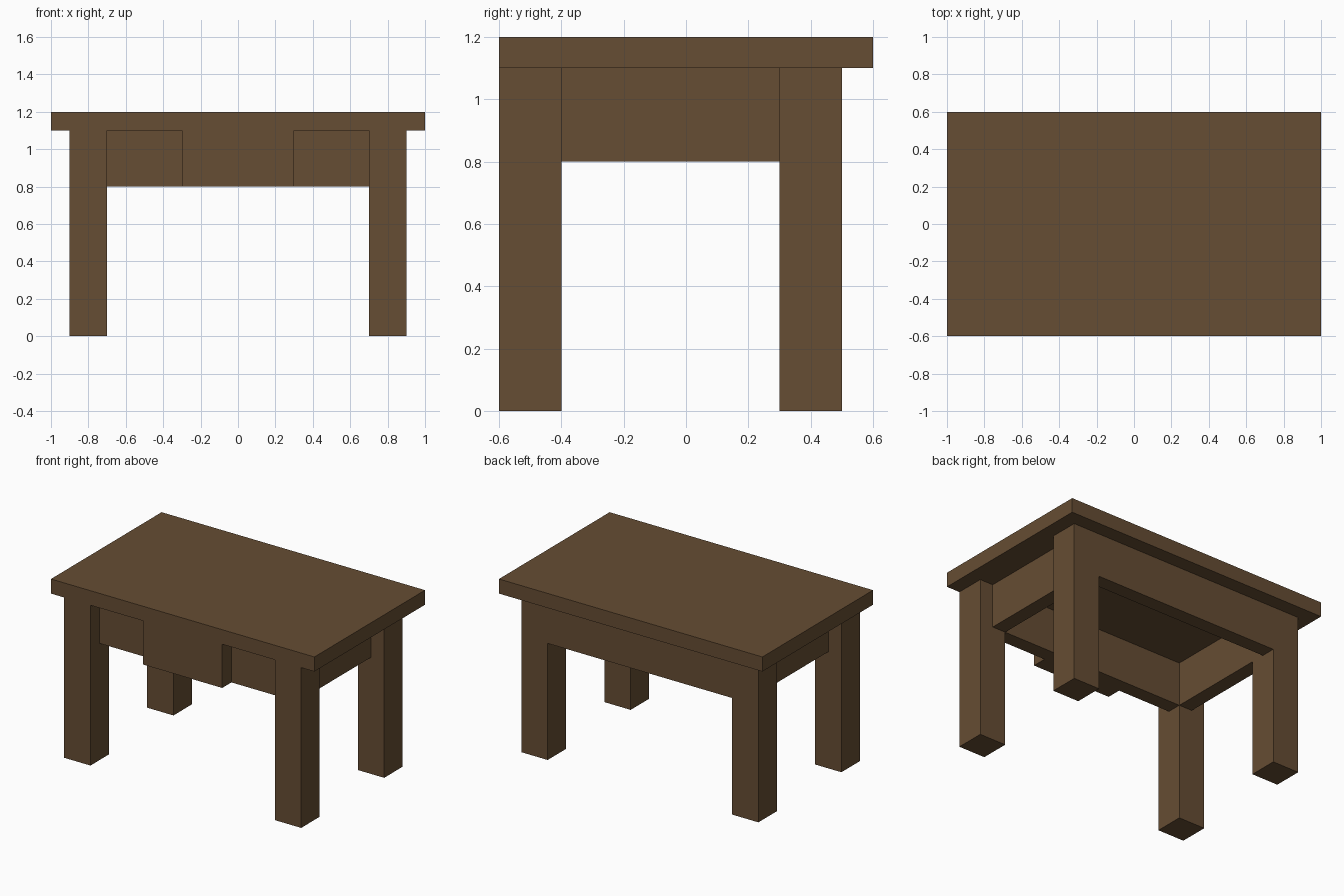
import bpy
import bmesh

if "Cube" in bpy.data.objects:
    bpy.data.objects.remove(bpy.data.objects["Cube"])

wood = bpy.data.materials.new("dark_brown_wood")
wood.diffuse_color = (0.133, 0.0742, 0.0331, 1.0)
wood.use_nodes = True
wood.node_tree.nodes["Principled BSDF"].inputs["Base Color"].default_value = wood.diffuse_color


def box(name, x, y, z, mirrored=False):
    """Box from (min, max) ranges, optionally mirrored across x = 0."""
    bm = bmesh.new()
    bmesh.ops.create_cube(bm, size=1.0)
    for v in bm.verts:
        v.co = [r[0] if c < 0 else r[1] for c, r in zip(v.co, (x, y, z))]
    mesh = bpy.data.meshes.new(name)
    bm.to_mesh(mesh)
    bm.free()
    mesh.materials.append(wood)
    obj = bpy.data.objects.new(name, mesh)
    bpy.context.collection.objects.link(obj)
    if mirrored:
        obj.modifiers.new("mirror", 'MIRROR').use_axis[0] = True
    return obj


LEG_X = (0.7, 0.9)
UNDER = (0.8, 1.1)    # height range of the aprons

# Table top
box("table_top", (-1, 1), (-0.6, 0.6), (1.1, 1.2))

# Legs: the front pair is flush with the top's front edge
box("front_legs", LEG_X, (-0.6, -0.4), (0, 1.1), True)
box("back_legs", LEG_X, (0.3, 0.5), (0, 1.1), True)

# Aprons between the legs
box("side_aprons", (0.7, 0.8), (-0.4, 0.3), UNDER, True)
box("back_apron", (-0.7, 0.7), (0.4, 0.5), UNDER)
box("front_apron", (-0.7, 0.7), (-0.5, -0.4), UNDER)

# Drawer front standing out from the front apron
box("drawer_front", (-0.3, 0.3), (-0.6, -0.5), UNDER)
